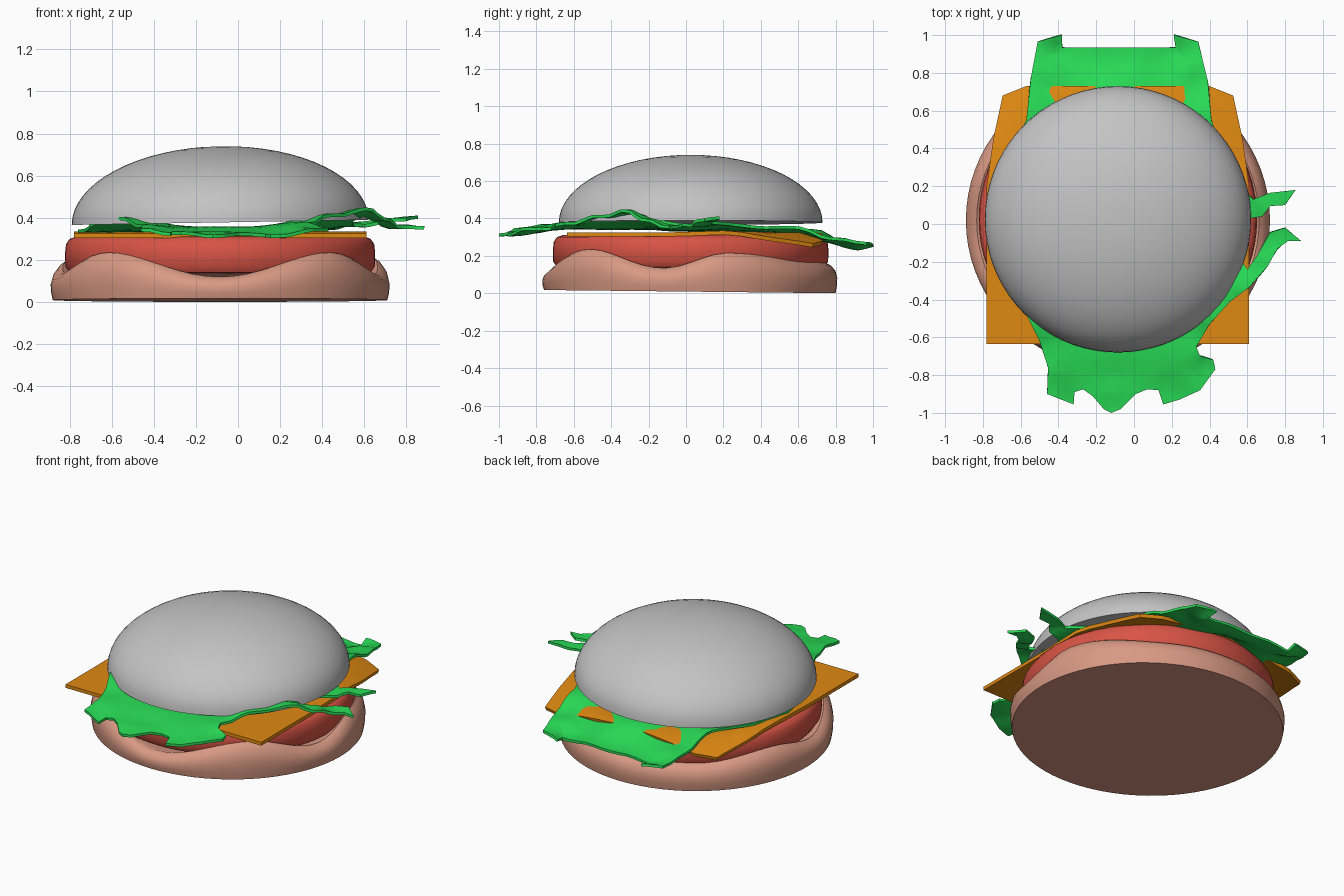
import bpy, bmesh
from math import sin, cos, pi, radians, hypot

if "Cube" in bpy.data.objects:
    bpy.data.objects.remove(bpy.data.objects["Cube"])

CX, CY = -0.085, 0.025
SEG = 72


def material(name, rgb):
    m = bpy.data.materials.new(name)
    m.diffuse_color = (*rgb, 1)
    m.use_nodes = True
    m.node_tree.nodes["Principled BSDF"].inputs["Base Color"].default_value = m.diffuse_color
    return m


def finish(bm, name, mat, angle=40):
    bmesh.ops.recalc_face_normals(bm, faces=bm.faces)
    me = bpy.data.meshes.new(name)
    bm.to_mesh(me)
    bm.free()
    me.materials.append(mat)
    me.shade_smooth()
    me.set_sharp_from_angle(angle=radians(angle))
    ob = bpy.data.objects.new(name, me)
    bpy.context.collection.objects.link(ob)
    return ob


def lathe(name, mat, count, point, angle=40):
    """Stack of rings; point(i, a) gives the position on ring i at angle a."""
    bm = bmesh.new()
    rings = [[bm.verts.new(point(i, 2 * pi * k / SEG)) for k in range(SEG)]
             for i in range(count)]
    for lo, hi in zip(rings, rings[1:]):
        for k in range(SEG):
            n = (k + 1) % SEG
            bm.faces.new((lo[k], lo[n], hi[n], hi[k]))
    bm.faces.new(rings[0][::-1])
    bm.faces.new(rings[-1])
    return finish(bm, name, mat, angle)


def slice_grid(bm, step):
    """Cut a flat sheet along a square grid so that it can bend."""
    n = int(1 / step)
    for axis in ((1, 0, 0), (0, 1, 0)):
        for k in range(-n, n + 1):
            d = k * step + 0.0037
            bmesh.ops.bisect_plane(bm, geom=bm.verts[:] + bm.edges[:] + bm.faces[:],
                                   dist=1e-5, plane_co=[c * d for c in axis], plane_no=axis)


def sheet(name, mat, outline, height, thick, step):
    bm = bmesh.new()
    f = bm.faces.new([bm.verts.new((x, y, 0)) for x, y in outline])
    f.normal_update()
    bmesh.ops.triangulate(bm, faces=[f])
    slice_grid(bm, step)
    bmesh.ops.triangulate(bm, faces=bm.faces[:])
    for v in bm.verts:
        v.co.z = height(v.co.x, v.co.y)
    bmesh.ops.recalc_face_normals(bm, faces=bm.faces)
    bmesh.ops.solidify(bm, geom=bm.faces[:], thickness=thick)
    return finish(bm, name, mat, 45)


bun_mat = material("bun brown", (0.69, 0.32, 0.23))
grey_mat = material("top bun grey", (0.55, 0.55, 0.55))
red_mat = material("tomato red", (0.69, 0.088, 0.06))
orange_mat = material("cheese orange", (0.74, 0.25, 0.006))
green_mat = material("lettuce green", (0.021, 0.70, 0.092))

# Bottom bun: a cup with a wavy rim
WAVES = [(16, .215), (60, .165), (90, .16), (125, .16), (160, .205), (190, .14),
         (225, .235), (270, .12), (314, .235), (349, .135), (376, .215)]


def rim(a):
    d = a * 180 / pi
    if d < 16:
        d += 360
    for (a0, h0), (a1, h1) in zip(WAVES, WAVES[1:]):
        if a0 <= d <= a1:
            t = (1 - cos(pi * (d - a0) / (a1 - a0))) / 2
            return h0 + (h1 - h0) * t
    return WAVES[0][1]


BUN = [(.795, 0), (.803, .25), (.805, .5), (.795, .75), (.77, .93), (.748, 1), (.70, .85)]


def bun_point(i, a):
    r, f = BUN[i]
    y = 0.02 + r * 0.98 * sin(a)
    base = 0.009 - 0.011 * (y - 0.02)
    return CX + r * cos(a), y, base + f * (rim(a) - base)


lathe("bottom_bun", bun_mat, len(BUN), bun_point)

# Tomato: thick rounded disc
TOM = [(.66, .135), (.715, .14), (.735, .17), (.737, .23), (.732, .275), (.715, .3), (.68, .312)]
lathe("tomato", red_mat, len(TOM),
      lambda i, a: (CX + TOM[i][0] * cos(a), CY + TOM[i][0] * sin(a), TOM[i][1]))

# Top bun: slightly tilted half ellipsoid
DOME = 16


def dome_point(i, a):
    t = (pi / 2) * i / DOME
    r = 0.705 * cos(t)
    return CX + r * cos(a), CY + r * sin(a), 0.378 + 0.362 * sin(t) + 0.017 * r * cos(a)


lathe("top_bun", grey_mat, DOME, dome_point)


# Cheese: square slice whose back corners droop
def cheese_height(x, y):
    r = hypot(x - CX, y - CY)
    droop = max(0, min(1, (r - 0.70) / 0.2)) * max(0, min(1, (y - 0.2) / 0.2))
    return 0.325 + 0.01 * max(0, 1 - abs(y - 0.2) / 0.3) - 0.06 * droop


sheet("cheese", orange_mat,
      [(-.78, -.635), (.61, -.635), (.61, .2), (.575, .45), (.525, .68), (.40, .73),
       (-.57, .73), (-.695, .68), (-.745, .45), (-.78, .2)],
      cheese_height, 0.022, 0.1)

# Lettuce: ragged leaf, heights blended from a few guide points
LEAF = [(-.57, .55), (-.70, .30), (-.76, .05), (-.70, -.25), (-.57, -.48), (-.50, -.62),
        (-.455, -.76), (-.46, -.90), (-.32, -.955), (-.315, -.89), (-.27, -.875), (-.22, -.91),
        (-.16, -.98), (-.12, -1), (-.07, -.98), (.01, -.90), (.07, -.875), (.13, -.88),
        (.155, -.955), (.24, -.93), (.35, -.88), (.43, -.77), (.42, -.72), (.35, -.70),
        (.33, -.65), (.40, -.53), (.51, -.41), (.61, -.335), (.71, -.22), (.76, -.13),
        (.815, -.09), (.885, -.09), (.80, -.02), (.72, -.045), (.65, -.17), (.60, -.24),
        (.54, -.15), (.55, -.02), (.61, .03), (.68, .04), (.72, .095), (.80, .10),
        (.855, .18), (.72, .165), (.63, .13), (.52, .25), (.41, .55), (.39, .76),
        (.34, .965), (.21, 1), (.22, .935), (-.38, .935), (-.38, 1), (-.51, .965), (-.545, .78)]
GUIDES = [(0, 0, .35), (-.4, 0, .35), (.3, 0, .35), (0, .4, .35), (0, -.4, .355), (-.76, .05, .345),
          (-.57, -.48, .405), (-.46, -.76, .37), (-.45, -.9, .35), (-.32, -.95, .33),
          (-.1, -.65, .36), (-.12, -.85, .335), (-.12, -1, .32), (.16, -.95, .32), (.4, -.77, .35),
          (.33, -.65, .38), (.45, -.46, .42), (.61, -.32, .45), (.68, -.2, .40), (.74, -.09, .36),
          (.88, -.09, .36), (.6, .05, .37), (.7, .1, .40), (.85, .17, .41),
          (-.57, .55, .36), (.41, .55, .36), (-.1, .65, .345), (-.1, .93, .255), (-.45, .8, .30),
          (.3, .8, .30), (.2, .92, .245), (-.4, .92, .245), (.28, .99, .275), (-.45, .99, .275)]


def leaf_height(x, y):
    total = weight = 0
    for gx, gy, gz in GUIDES:
        w = 1 / (hypot(x - gx, y - gy) + 0.03) ** 3.5
        total += w * gz
        weight += w
    return total / weight


sheet("lettuce", green_mat, LEAF, leaf_height, 0.016, 0.06)
